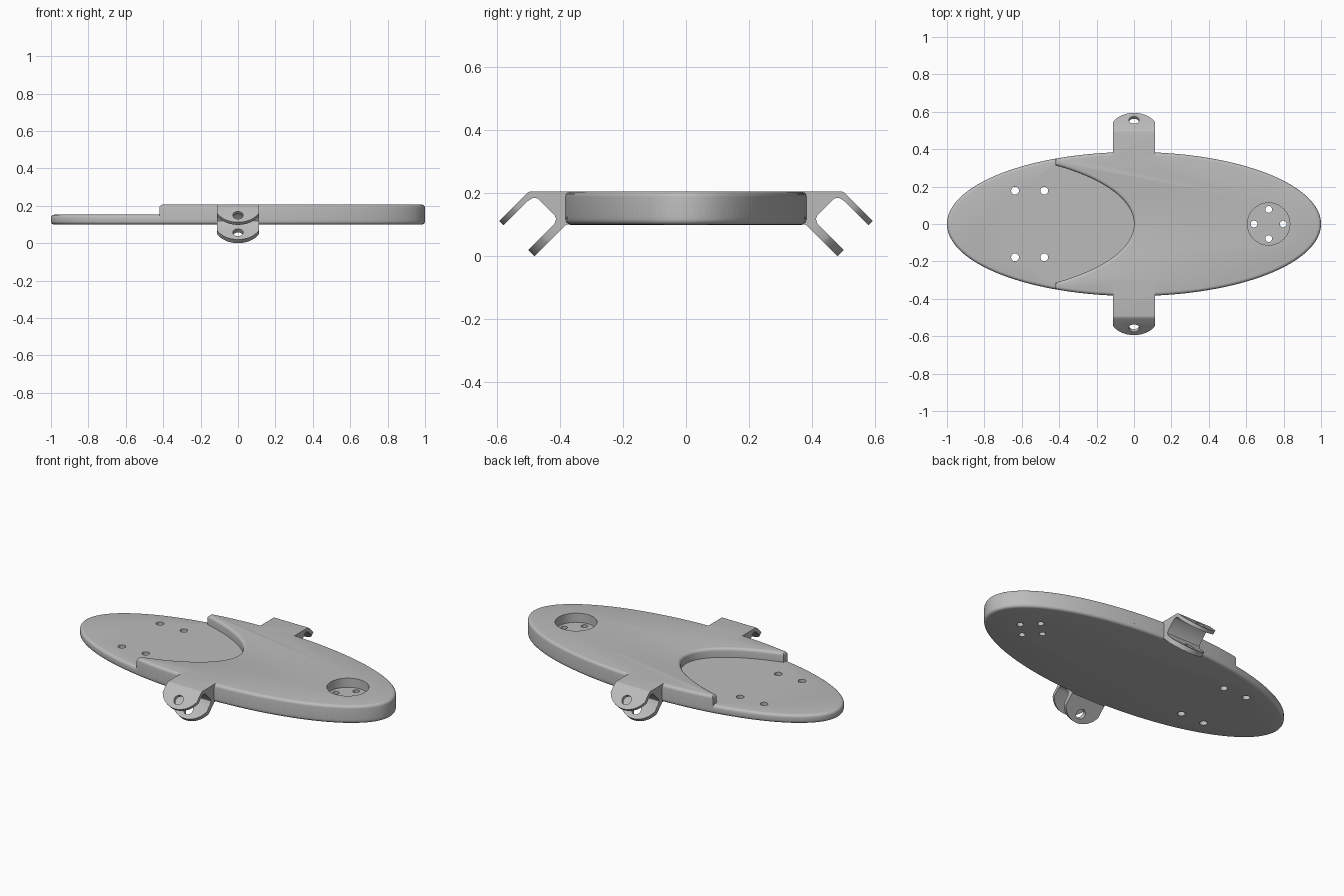
import bpy, bmesh
from math import cos, sin, pi, sqrt, radians, asin, acos
from mathutils import Vector

if "Cube" in bpy.data.objects:
    bpy.data.objects.remove(bpy.data.objects["Cube"])

grey = bpy.data.materials.new("plain grey")
grey.use_nodes = True
COLOUR = (0.5, 0.5, 0.5, 1)
grey.diffuse_color = COLOUR
grey.node_tree.nodes["Principled BSDF"].inputs["Base Color"].default_value = COLOUR

B = 0.385                          # half width of the oval
BOTTOM, STEP, TOP = 0.10, 0.152, 0.206
ROUND = 0.017


def prism(name, points, depth, round_heights=()):
    """Extrude a 3D outline along depth, rounding the rims at given heights."""
    bm = bmesh.new()
    face = bm.faces.new([bm.verts.new(p) for p in points])
    moved = bmesh.ops.extrude_face_region(bm, geom=[face])["geom"]
    bmesh.ops.translate(bm, vec=depth, verts=[v for v in moved if isinstance(v, bmesh.types.BMVert)])
    if not any(len(e.link_faces) == 1 for e in bm.edges):
        pass
    else:
        bm.faces.new([v for v in face.verts])
    bmesh.ops.recalc_face_normals(bm, faces=bm.faces)
    rims = [e for e in bm.edges
            if any(all(abs(v.co.z - h) < 1e-4 for v in e.verts) for h in round_heights)]
    if rims:
        bmesh.ops.bevel(bm, geom=rims, offset=ROUND, segments=4, profile=0.5,
                        affect='EDGES', clamp_overlap=False)
    mesh = bpy.data.meshes.new(name)
    bm.to_mesh(mesh)
    bm.free()
    obj = bpy.data.objects.new(name, mesh)
    bpy.context.collection.objects.link(obj)
    mesh.materials.append(grey)
    return obj


def combine(target, other, operation):
    mod = target.modifiers.new("combine", 'BOOLEAN')
    mod.operation, mod.object, mod.solver = operation, other, 'EXACT'
    bpy.context.view_layer.objects.active = target
    bpy.ops.object.modifier_apply(modifier=mod.name)
    bpy.data.objects.remove(other)


def drill(target, centre, direction, radius, length, sides=32):
    d = Vector(direction).normalized()
    u = Vector((1, 0, 0))
    v = d.cross(u)
    start = Vector(centre) - d * length / 2
    ring = [start + radius * (u * cos(2 * pi * i / sides) + v * sin(2 * pi * i / sides))
            for i in range(sides)]
    combine(target, prism("drill", ring, d * length), 'DIFFERENCE')


def arc(cx, a, b, t0, t1, n):
    return [(cx + a * cos(t0 + (t1 - t0) * i / n), b * sin(t0 + (t1 - t0) * i / n))
            for i in range(n + 1)]


# Thin oval slab forming the whole underside
oval = arc(0, 1, B, 0, 2 * pi, 128)[:-1]
plate = prism("oval_plate", [(x, y, BOTTOM) for x, y in oval],
              Vector((0, 0, STEP - BOTTOM)), (BOTTOM, STEP))

# Raised deck with a curved bay between two horns
HORN = -0.42
outer, inner = acos(HORN), acos(HORN + 1)
outline = arc(0, 1, B, -outer, outer, 96) + arc(-1, 1, B, inner, -inner, 48)
deck_base = (BOTTOM + STEP) / 2
deck = prism("raised_deck", [(x, y, deck_base) for x, y in outline],
             Vector((0, 0, TOP - deck_base)), (TOP,))
POCKET = 0.72
drill(deck, (POCKET, 0, TOP), (0, 0, 1), 0.113, 0.4, 48)
combine(plate, deck, 'UNION')

# Side brackets: two parallel slanted tabs with rounded ends and a shared pin hole
section = [(.3, TOP), (.492, TOP), (.498, .205), (.506, .2), (.62, .086), (.606, .072),
           (.502, .176), (.49, .184), (.48, .186), (.47, .183), (.418, .131),
           (.413, .119), (.418, .103), (.54, -.019), (.521, -.039), (.382, BOTTOM),
           (.3, .104)]
HALF, R = 0.112, 0.125
TIP = 0.482 / sqrt(2)
for side, label in ((-1, "front"), (1, "back")):
    bracket = prism(label + "_bracket", [(-.2, side * y, z) for y, z in section],
                    Vector((.4, 0, 0)))
    along = Vector((0, side, -1)).normalized()
    across = Vector((0, side, 1)).normalized()
    half_angle = asin(HALF / R)
    tab = [(-HALF, -.5), (HALF, -.5)]
    for i in range(21):
        t = half_angle * (1 - i / 10)
        tab.append((R * sin(t), TIP - R + R * cos(t)))
    trim = prism("tab_trim", [Vector((x, 0, 0)) + along * s - across * .3 for x, s in tab],
                 across * 1.2)
    combine(bracket, trim, 'INTERSECT')
    drill(bracket, (0, side * .503, .096), across, 0.028, 0.26)
    combine(plate, bracket, 'UNION')

# Screw holes
for x in (-0.636, -0.48):
    for y in (-0.178, 0.178):
        drill(plate, (x, y, BOTTOM), (0, 0, 1), 0.021, 0.4)
for i in range(4):
    a = i * pi / 2
    drill(plate, (POCKET + .078 * cos(a), .078 * sin(a), BOTTOM), (0, 0, 1), 0.018, 0.4)

bpy.ops.object.select_all(action='DESELECT')
plate.select_set(True)
bpy.context.view_layer.objects.active = plate
bpy.ops.object.shade_smooth_by_angle(angle=radians(30))
